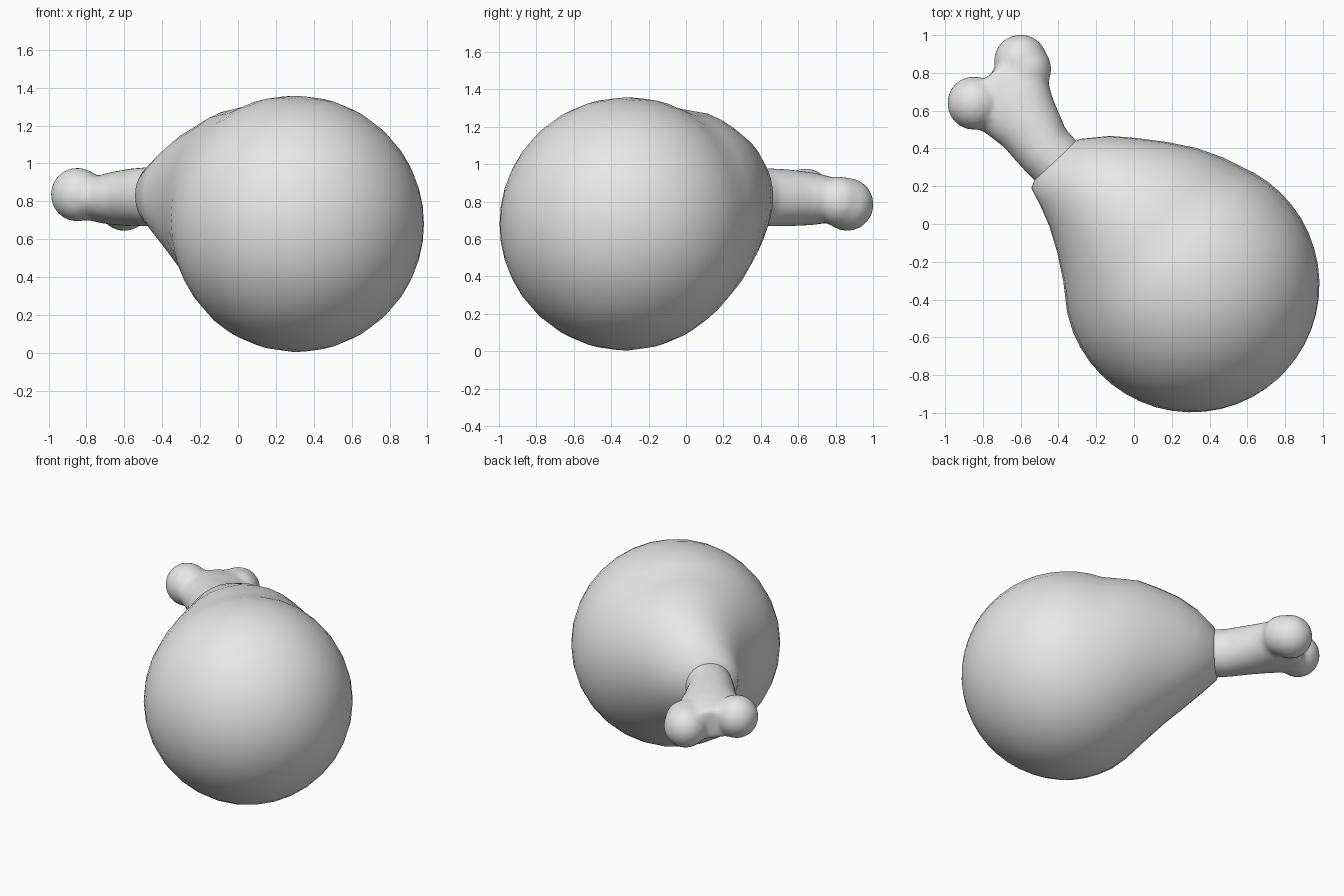
import bpy, bmesh, math
from mathutils import Vector, Matrix

if "Cube" in bpy.data.objects:
    bpy.data.objects.remove(bpy.data.objects["Cube"])

C = Vector((0.305, -0.32, 0.68))            # centre of the round meat end
A = Vector((-1, 1, 0)).normalized()         # along the drumstick, towards the bone
S = Vector((1, 1, 0)).normalized()          # sideways
Z = Vector((0, 0, 1))
R = 0.677

grey = bpy.data.materials.new("plain_grey")
grey.diffuse_color = (0.8, 0.8, 0.8, 1)
grey.use_nodes = True
grey.node_tree.nodes["Principled BSDF"].inputs["Base Color"].default_value = grey.diffuse_color


def loft(bm, rings, n=32):
    """Skin elliptical rings (t, side offset, height offset, side radius, height radius)."""
    loops = []
    for t, sc, zc, rs, rz in rings:
        loops.append([bm.verts.new(C + A * t
                      + S * (sc + rs * math.cos(2 * math.pi * i / n))
                      + Z * (zc + rz * math.sin(2 * math.pi * i / n))) for i in range(n)])
    for a, b in zip(loops, loops[1:]):
        for i in range(n):
            j = (i + 1) % n
            bm.faces.new((a[i], a[j], b[j], b[i]))
    bm.faces.new(loops[0])
    bm.faces.new(loops[-1])


def ball(bm, pos, r):
    bmesh.ops.create_uvsphere(bm, u_segments=24, v_segments=16, radius=r,
                              matrix=Matrix.Translation(pos))


def finish(name, bm):
    bmesh.ops.recalc_face_normals(bm, faces=bm.faces)
    me = bpy.data.meshes.new(name)
    bm.to_mesh(me)
    bm.free()
    me.materials.append(grey)
    for p in me.polygons:
        p.use_smooth = True
    ob = bpy.data.objects.new(name, me)
    bpy.context.collection.objects.link(ob)
    return ob


# Meat: ball end flowing into a tapered, slightly raised neck
rings = []
for k in range(16):
    a = math.radians(-88 + k * 7.4)
    r = R * math.cos(a)
    f = max(0, a) * 0.02
    rings.append((R * math.sin(a), 0, f, r, r))
rings += [
    (0.36, 0.01, 0.03, 0.582, 0.588),
    (0.49, 0.03, 0.07, 0.500, 0.530),
    (0.62, 0.03, 0.10, 0.415, 0.450),
    (0.75, 0.015, 0.125, 0.330, 0.370),
    (0.86, -0.01, 0.14, 0.262, 0.280),
    (0.96, -0.055, 0.15, 0.185, 0.175),
    (0.985, -0.055, 0.145, 0.13, 0.13),
]
bm = bmesh.new()
loft(bm, rings)
finish("meat", bm)

# Bone: shaft widening into two knuckles, fused into one smooth surface
bm = bmesh.new()
loft(bm, [
    (0.80, -0.05, 0.145, 0.152, 0.155),
    (1.05, -0.045, 0.145, 0.155, 0.157),
    (1.22, -0.005, 0.14, 0.185, 0.153),
    (1.36, 0.025, 0.135, 0.235, 0.142),
    (1.46, 0.03, 0.13, 0.25, 0.125),
    (1.54, 0.03, 0.13, 0.20, 0.10),
])
ball(bm, (-0.60, 0.862, 0.785), 0.143)
ball(bm, (-0.57, 0.82, 0.80), 0.135)
ball(bm, (-0.848, 0.64, 0.835), 0.143)
bone = finish("bone", bm)
m = bone.modifiers.new("fuse", 'REMESH')
m.mode = 'VOXEL'
m.voxel_size = 0.018
m.use_smooth_shade = True
m = bone.modifiers.new("soften", 'SMOOTH')
m.factor = 0.5
m.iterations = 10
